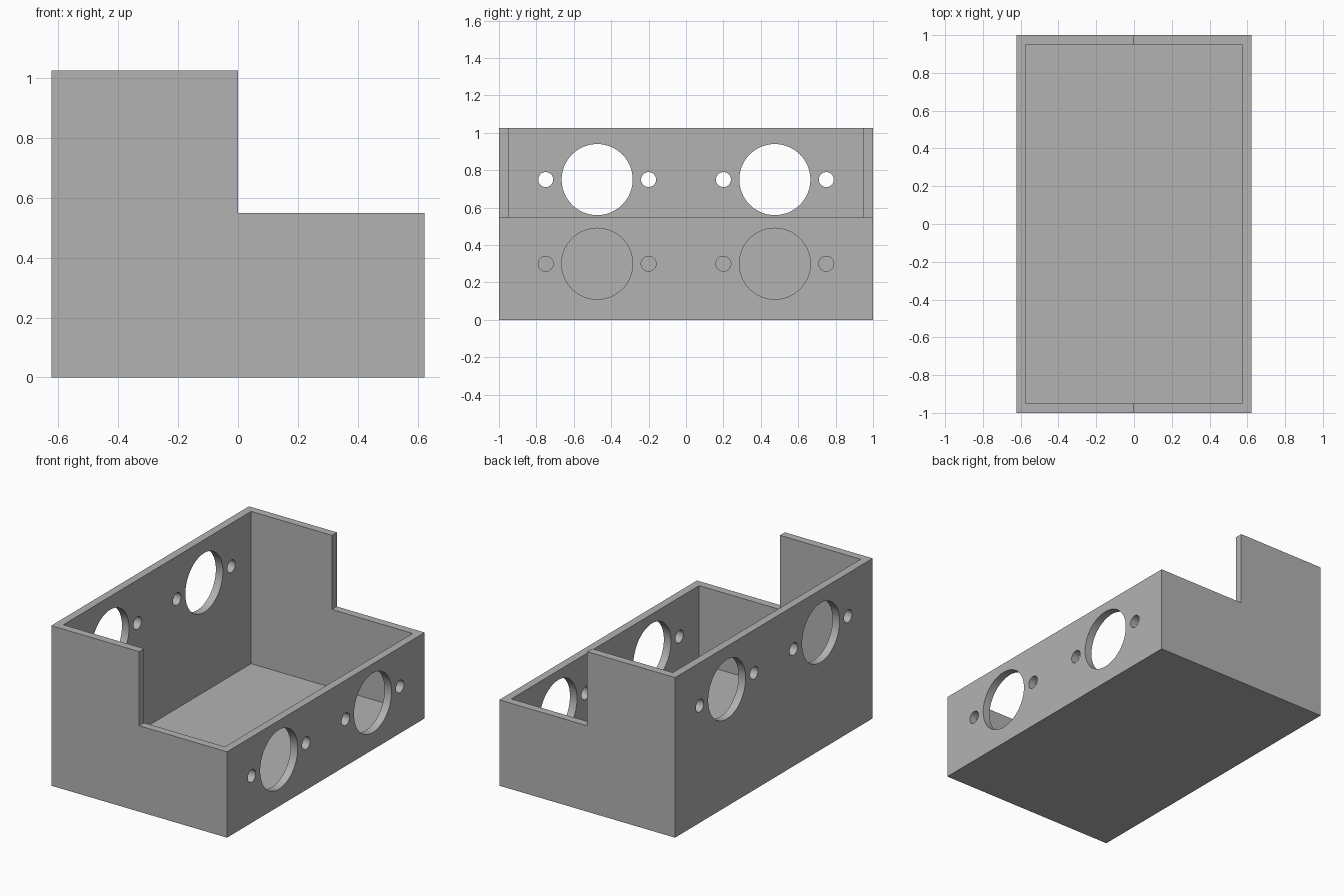
import bpy
import bmesh
import math
from mathutils import Matrix

if "Cube" in bpy.data.objects:
    bpy.data.objects.remove(bpy.data.objects["Cube"], do_unlink=True)

HALF_X, HALF_Y = 0.6225, 1.0
HIGH, LOW, WALL = 1.025, 0.55, 0.05

grey = bpy.data.materials.new("mid_grey")
grey.use_nodes = True
colour = (0.45, 0.45, 0.45, 1)
grey.diffuse_color = colour
grey.node_tree.nodes["Principled BSDF"].inputs["Base Color"].default_value = colour


def finish(bm, name):
    bmesh.ops.recalc_face_normals(bm, faces=bm.faces)
    mesh = bpy.data.meshes.new(name)
    bm.to_mesh(mesh)
    bm.free()
    mesh.materials.append(grey)
    obj = bpy.data.objects.new(name, mesh)
    bpy.context.collection.objects.link(obj)
    return obj


def add_hole(bm, x, y, z, radius):
    place = Matrix.Translation((x, y, z)) @ Matrix.Rotation(math.pi / 2, 4, "Y")
    bmesh.ops.create_cone(bm, cap_ends=True, segments=64, radius1=radius,
                          radius2=radius, depth=WALL * 4, matrix=place)


# Stepped body: side profile extruded from front to back
bm = bmesh.new()
profile = [(-HALF_X, 0), (HALF_X, 0), (HALF_X, LOW), (0, LOW), (0, HIGH), (-HALF_X, HIGH)]
face = bm.faces.new([bm.verts.new((x, -HALF_Y, z)) for x, z in profile])
sweep = bmesh.ops.extrude_face_region(bm, geom=[face])
moved = [v for v in sweep["geom"] if isinstance(v, bmesh.types.BMVert)]
bmesh.ops.translate(bm, verts=moved, vec=(0, 2 * HALF_Y, 0))
box = finish(bm, "open_stepped_box")

# Cavity cutter leaves the floor and four walls
bm = bmesh.new()
size = Matrix.Diagonal((2 * (HALF_X - WALL), 2 * (HALF_Y - WALL), 2, 1))
bmesh.ops.create_cube(bm, size=1, matrix=Matrix.Translation((0, 0, 1 + WALL)) @ size)
cavity = finish(bm, "cavity_cutter")

# Paired large holes with screw holes, high on one wall and low on the other
bm = bmesh.new()
for x, z in ((-HALF_X, 0.75), (HALF_X, 0.3)):
    for side in (-1, 1):
        add_hole(bm, x, side * 0.475, z, 0.19)
        for y in (0.2, 0.75):
            add_hole(bm, x, side * y, z, 0.04)
holes = finish(bm, "hole_cutters")

# Apply the cuts and remove the cutters
bpy.context.view_layer.objects.active = box
box.select_set(True)
for cutter in (cavity, holes):
    cutter.hide_render = True
    cut = box.modifiers.new(cutter.name, "BOOLEAN")
    cut.operation = "DIFFERENCE"
    cut.solver = "EXACT"
    cut.object = cutter
    bpy.ops.object.modifier_apply(modifier=cut.name)
    bpy.data.objects.remove(cutter, do_unlink=True)

bpy.ops.object.select_all(action="DESELECT")
box.select_set(True)
bpy.ops.object.shade_smooth_by_angle(angle=math.radians(30))
